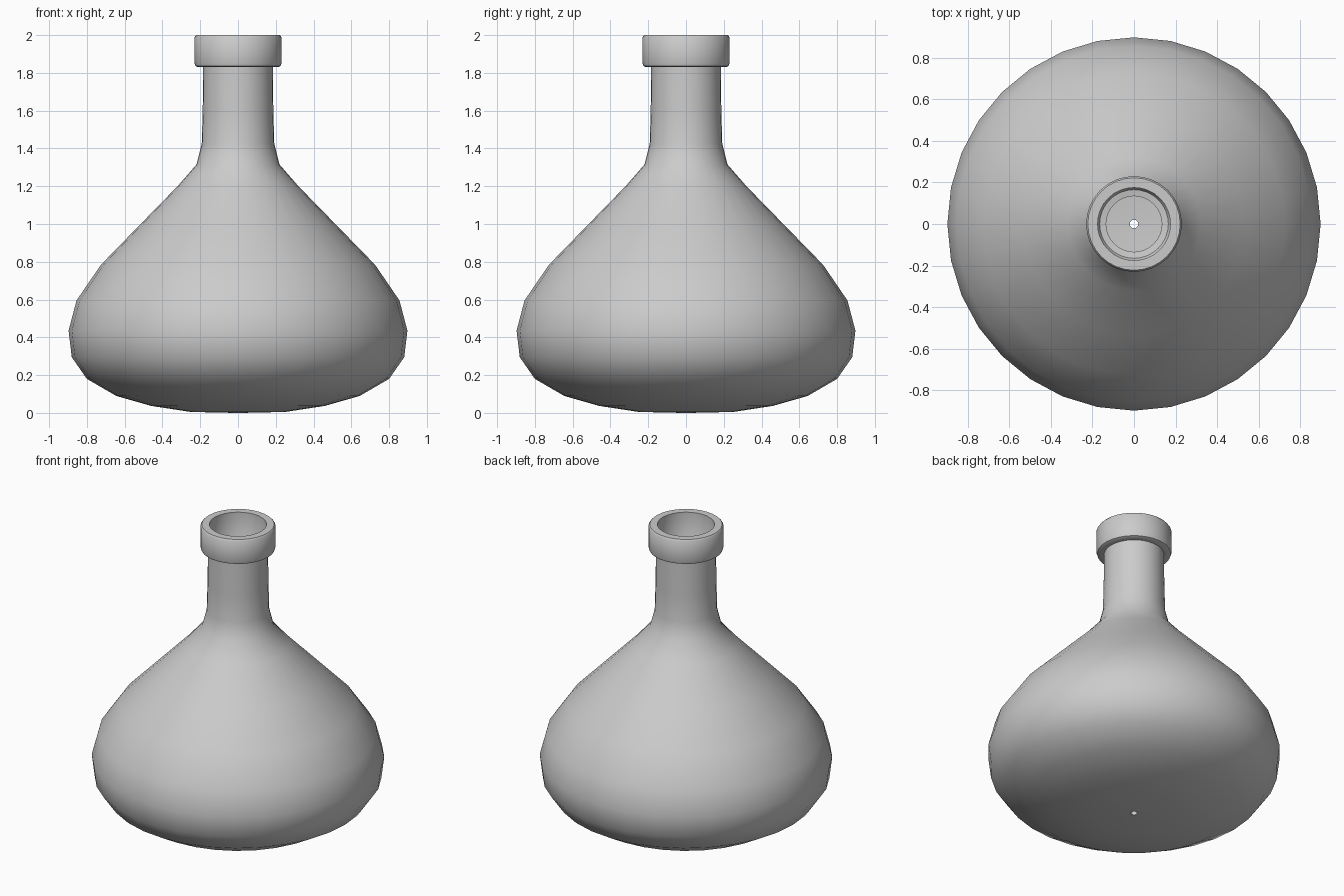
import bpy, bmesh, math
from mathutils import Vector

if "Cube" in bpy.data.objects:
    bpy.data.objects.remove(bpy.data.objects["Cube"])

SIDES = 32
WALL = 0.05

# Outer outline (radius, height) from the small base hole up to under the lip
body = [(0.02, 0.0), (0.25, 0.005), (0.46, 0.037), (0.645, 0.09), (0.80, 0.18),
        (0.88, 0.295), (0.897, 0.435), (0.855, 0.595), (0.725, 0.785),
        (0.53, 0.985), (0.32, 1.20), (0.22, 1.315), (0.192, 1.425),
        (0.187, 1.60), (0.184, 1.83)]
# Collar around the mouth
collar = [(0.212, 1.83), (0.225, 1.836), (0.23, 1.85), (0.23, 1.99), (0.222, 2.0)]
# Wider recess inside the collar, then a step into the neck
mouth = [(0.175, 2.0), (0.175, 1.80), (0.165, 1.785), (0.134, 1.78)]


def inset(points, distance):
    """Offset the outline inwards, skipping its two ends."""
    result = []
    for i in range(1, len(points) - 1):
        a, p, b = (Vector(points[j]) for j in (i - 1, i, i + 1))
        t = ((p - a).normalized() + (b - p).normalized()).normalized()
        result.append((p.x - t.y * distance, p.y + t.x * distance))
    return result


def lathe(name, outline):
    """Spin a closed outline around z."""
    bm = bmesh.new()
    rings = [[bm.verts.new((r * math.cos(2 * math.pi * k / SIDES),
                            r * math.sin(2 * math.pi * k / SIDES), z))
              for k in range(SIDES)] for r, z in outline]
    for lower, upper in zip(rings, rings[1:] + rings[:1]):
        for k in range(SIDES):
            n = (k + 1) % SIDES
            bm.faces.new((lower[k], lower[n], upper[n], upper[k]))
    bmesh.ops.recalc_face_normals(bm, faces=bm.faces)
    mesh = bpy.data.meshes.new(name)
    bm.to_mesh(mesh)
    bm.free()
    obj = bpy.data.objects.new(name, mesh)
    bpy.context.collection.objects.link(obj)
    bpy.context.view_layer.objects.active = obj
    obj.select_set(True)
    bpy.ops.object.shade_smooth_by_angle(angle=math.radians(40))
    return obj


# Hollow bottle: outside, collar, mouth, then back down the inner wall
inner = inset(body, WALL)[::-1] + [(0.02, WALL)]
lathe("bottle", body + collar + mouth + inner)
